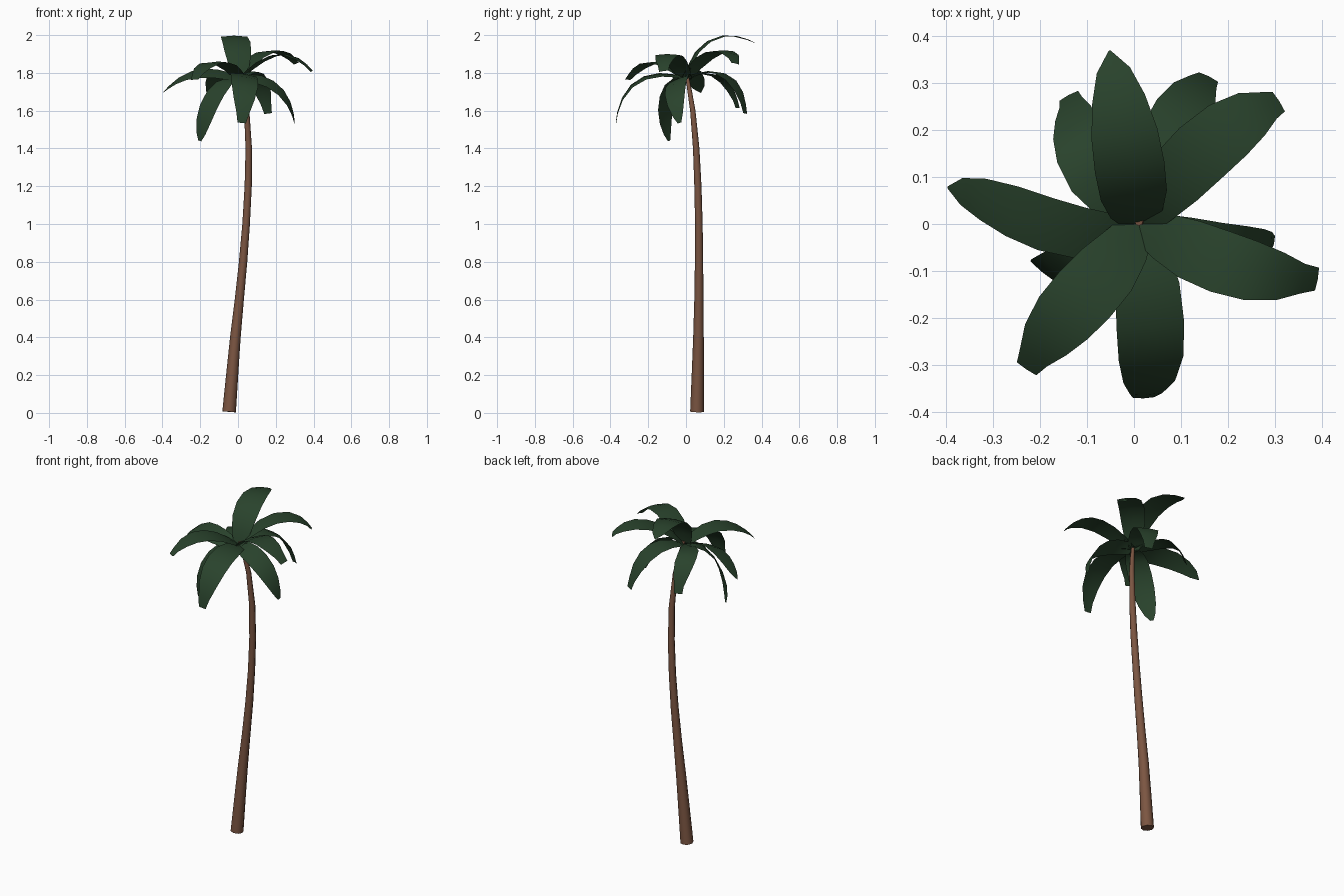
import bpy, math
from mathutils import Vector

if "Cube" in bpy.data.objects:
    bpy.data.objects.remove(bpy.data.objects["Cube"])


def material(name, rgb):
    m = bpy.data.materials.new(name)
    m.diffuse_color = (*rgb, 1)
    m.use_nodes = True
    m.node_tree.nodes["Principled BSDF"].inputs["Base Color"].default_value = m.diffuse_color
    return m


def add_mesh(name, verts, faces, mat, smooth=False):
    me = bpy.data.meshes.new(name)
    me.from_pydata(verts, [], faces)
    me.materials.append(mat)
    ob = bpy.data.objects.new(name, me)
    bpy.context.collection.objects.link(ob)
    if smooth:
        bpy.ops.object.select_all(action='DESELECT')
        ob.select_set(True)
        bpy.context.view_layer.objects.active = ob
        bpy.ops.object.shade_smooth_by_angle(angle=math.radians(50))
    return ob


def cubic(p, t):
    # smooth curve passing through four evenly spaced points
    a, b, c, d = t, t - 1 / 3, t - 2 / 3, t - 1
    return (p[0] * (b * c * d) * -4.5 + p[1] * (a * c * d) * 13.5
            + p[2] * (a * b * d) * -13.5 + p[3] * (a * b * c) * 4.5)


bark = material("bark", (0.20, 0.092, 0.054))
green = material("leaf_green", (0.022, 0.055, 0.025))

# trunk: tapered tube along a leaning path (x, y, z, radius)
path = [(-.047, .058, .006, .036), (-.031, .062, .2, .032), (-.014, .066, .4, .028),
        (.007, .068, .6, .024), (.027, .069, .8, .022), (.043, .068, 1.0, .020),
        (.054, .063, 1.2, .019), (.057, .054, 1.4, .017), (.046, .036, 1.6, .014),
        (.030, .02, 1.7, .012), (.01, .005, 1.79, .009)]
SIDES = 8
verts, faces = [], []
for i, (x, y, z, r) in enumerate(path):
    lo, hi = path[max(i - 1, 0)], path[min(i + 1, len(path) - 1)]
    tan = (Vector(hi[:3]) - Vector(lo[:3])).normalized()
    u = Vector((0, 1, 0)).cross(tan).normalized()
    v = tan.cross(u)
    for k in range(SIDES):
        a = math.tau * k / SIDES
        verts.append(Vector((x, y, z)) + r * (u * math.cos(a) + v * math.sin(a)))
for i in range(len(path) - 1):
    for k in range(SIDES):
        j = (k + 1) % SIDES
        faces.append((i * SIDES + k, i * SIDES + j, (i + 1) * SIDES + j, (i + 1) * SIDES + k))
faces.append(tuple(reversed(range(SIDES))))
faces.append(tuple(range(len(verts) - SIDES, len(verts))))
add_mesh("trunk", verts, faces, bark, smooth=True)

# leaf outline: (position along leaf, relative width)
OUTLINE = [(0, .5), (.15, .75), (.32, .95), (.5, 1), (.67, .95), (.82, .76), (.93, .48), (1, 0)]
BASE = Vector((.01, .0, 1.77))


def leaf(name, q1, q2, tip, width, tip_width, yaw=0, roll=0):
    pts = [BASE, Vector(q1), Vector(q2), Vector(tip)]
    d = pts[3] - pts[0]
    ang = math.atan2(d.y, d.x) + math.pi / 2 + math.radians(yaw)
    side = Vector((math.cos(ang), math.sin(ang), math.tan(math.radians(roll))))
    vs, fs = [], []
    for t, w in OUTLINE:
        c = cubic(pts, t)
        tan = (cubic(pts, t + .01) - cubic(pts, t - .01)).normalized()
        s = (side - tan * side.dot(tan)).normalized()
        up = tan.cross(s)
        half = max(w * width, tip_width) / 2
        for k in (-1, 0, 1):
            vs.append(c + s * half * k - up * abs(k) * half * .08)
    for i in range(len(OUTLINE) - 1):
        for k in (0, 1):
            a = i * 3 + k
            fs.append((a, a + 3, a + 4, a + 1))
    add_mesh(name, vs, fs, green, smooth=True)


# crown: raised, arching and drooping leaves
LEAVES = [
    ((0, .06, 1.92), (-.02, .19, 1.997), (-.052, .37, 1.957), .15, .004),
    ((.09, .10, 1.885), (.20, .20, 1.92), (.31, .262, 1.85), .14, .05),
    ((.12, -.055, 1.865), (.25, -.10, 1.90), (.392, -.118, 1.81), .135, .05),
    ((.03, -.14, 1.795), (.037, -.29, 1.735), (.02, -.372, 1.535), .146, .045, 0, -8),
    ((-.06, -.10, 1.845), (-.15, -.20, 1.855), (-.23, -.31, 1.765), .145, .05),
    ((-.12, -.02, 1.80), (-.26, .025, 1.79), (-.398, .078, 1.695), .125, .004, 0, -22),
    ((-.09, .10, 1.80), (-.125, .20, 1.76), (-.14, .275, 1.615), .11, .045),
    ((.05, .12, 1.81), (.105, .24, 1.765), (.16, .315, 1.585), .13, .045),
    ((.11, -.04, 1.77), (.23, -.06, 1.70), (.30, -.035, 1.535), .12, .02, 0, 22),
    ((-.08, -.07, 1.745), (-.16, -.11, 1.62), (-.203, -.09, 1.44), .13, .02, 28),
]
for i, args in enumerate(LEAVES):
    leaf(f"leaf_{i + 1}", *args)
